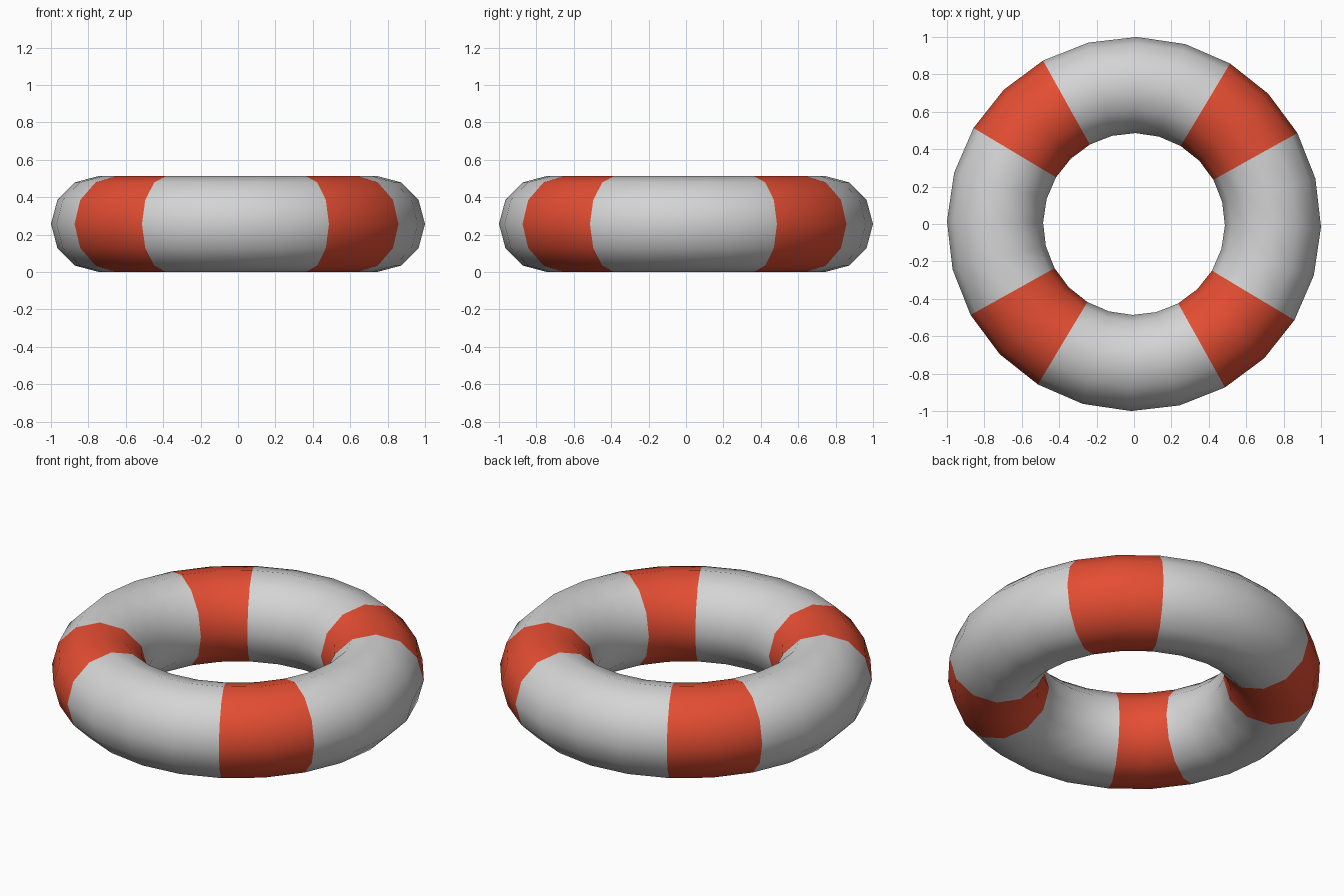
import bpy
import math

cube = bpy.data.objects.get("Cube")
if cube:
    bpy.data.objects.remove(cube, do_unlink=True)

TUBE = 0.257          # radius of the tube
RING = 1.0 - TUBE     # radius of the tube's centre line
TURN = math.radians(-0.9)


def make_material(name, color):
    mat = bpy.data.materials.new(name)
    mat.use_nodes = True
    mat.diffuse_color = color
    bsdf = next(n for n in mat.node_tree.nodes if n.type == "BSDF_PRINCIPLED")
    bsdf.inputs["Base Color"].default_value = color
    bsdf.inputs["Roughness"].default_value = 0.6
    return mat


# Ring body
bpy.ops.mesh.primitive_torus_add(
    major_segments=24, minor_segments=12,
    major_radius=RING, minor_radius=TUBE)
ring = bpy.context.object
ring.name = "life_ring"
ring.data.materials.clear()
ring.data.materials.append(make_material("off_white", (0.66, 0.66, 0.66, 1)))
ring.data.materials.append(make_material("orange_red", (0.78, 0.075, 0.032, 1)))

# Four red bands, each centred on a diagonal and two segments wide
for face in ring.data.polygons:
    angle = math.degrees(math.atan2(face.center.y, face.center.x)) % 90
    face.material_index = 1 if 30 < angle < 60 else 0
    face.use_smooth = True

ring.location.z = TUBE
ring.rotation_euler.z = TURN
